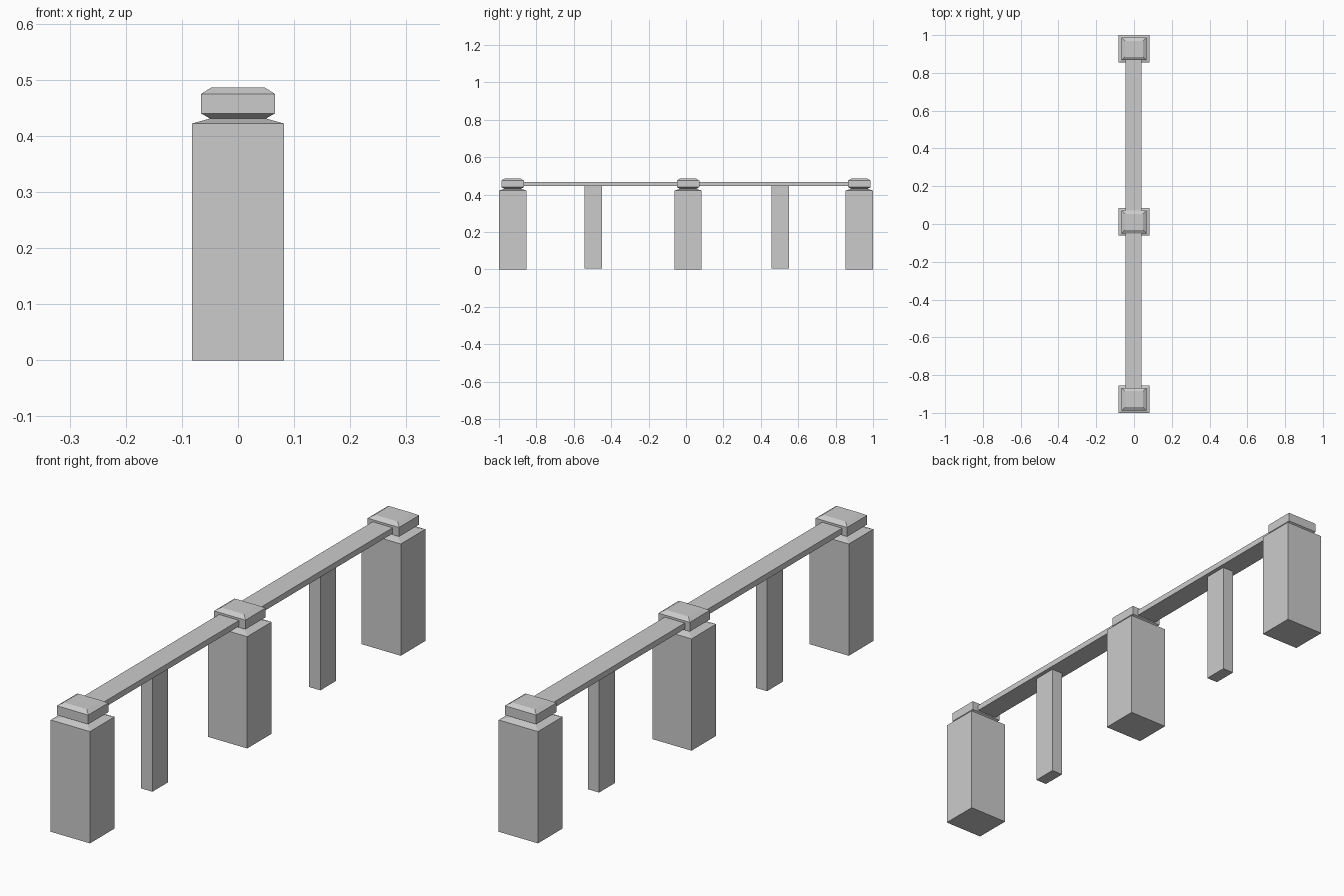
import bpy, bmesh

if "Cube" in bpy.data.objects:
    bpy.data.objects.remove(bpy.data.objects["Cube"])


def make_object(name, bm):
    bmesh.ops.recalc_face_normals(bm, faces=bm.faces)
    mesh = bpy.data.meshes.new(name)
    bm.to_mesh(mesh)
    bm.free()
    obj = bpy.data.objects.new(name, mesh)
    bpy.context.collection.objects.link(obj)
    return obj


def loft(name, y, rings):
    """Stack rectangular rings (half x, half y, z) into a closed solid."""
    bm = bmesh.new()
    loops = [[bm.verts.new((sx * hx, y + sy * hy, z))
              for sx, sy in ((-1, -1), (1, -1), (1, 1), (-1, 1))]
             for hx, hy, z in rings]
    for a, b in zip(loops, loops[1:]):
        for i in range(4):
            j = (i + 1) % 4
            bm.faces.new((a[i], a[j], b[j], b[i]))
    bm.faces.new(loops[0][::-1])
    bm.faces.new(loops[-1])
    return make_object(name, bm)


# Main posts: square shaft, pinched neck and chamfered cap
POST = [(0.082, 0.073, 0.0), (0.082, 0.073, 0.422), (0.050, 0.044, 0.431),
        (0.0655, 0.060, 0.440), (0.0655, 0.060, 0.475), (0.048, 0.043, 0.486)]
for name, y in (("front_post", -0.927), ("middle_post", 0.011), ("back_post", 0.927)):
    loft(name, y, POST)

# Slim supports under the middle of each span
for name, y in (("front_support", -0.497), ("back_support", 0.505)):
    loft(name, y, [(0.0235, 0.047, 0.005), (0.0235, 0.047, 0.450)])

# Flat rails running from cap to cap
for name, y0, y1 in (("front_rail", -0.90, 0.0), ("back_rail", 0.02, 0.90)):
    rail = loft(name, (y0 + y1) / 2,
                [(0.042, (y1 - y0) / 2, 0.445), (0.042, (y1 - y0) / 2, 0.467)])
    rail.location.x = -0.003
